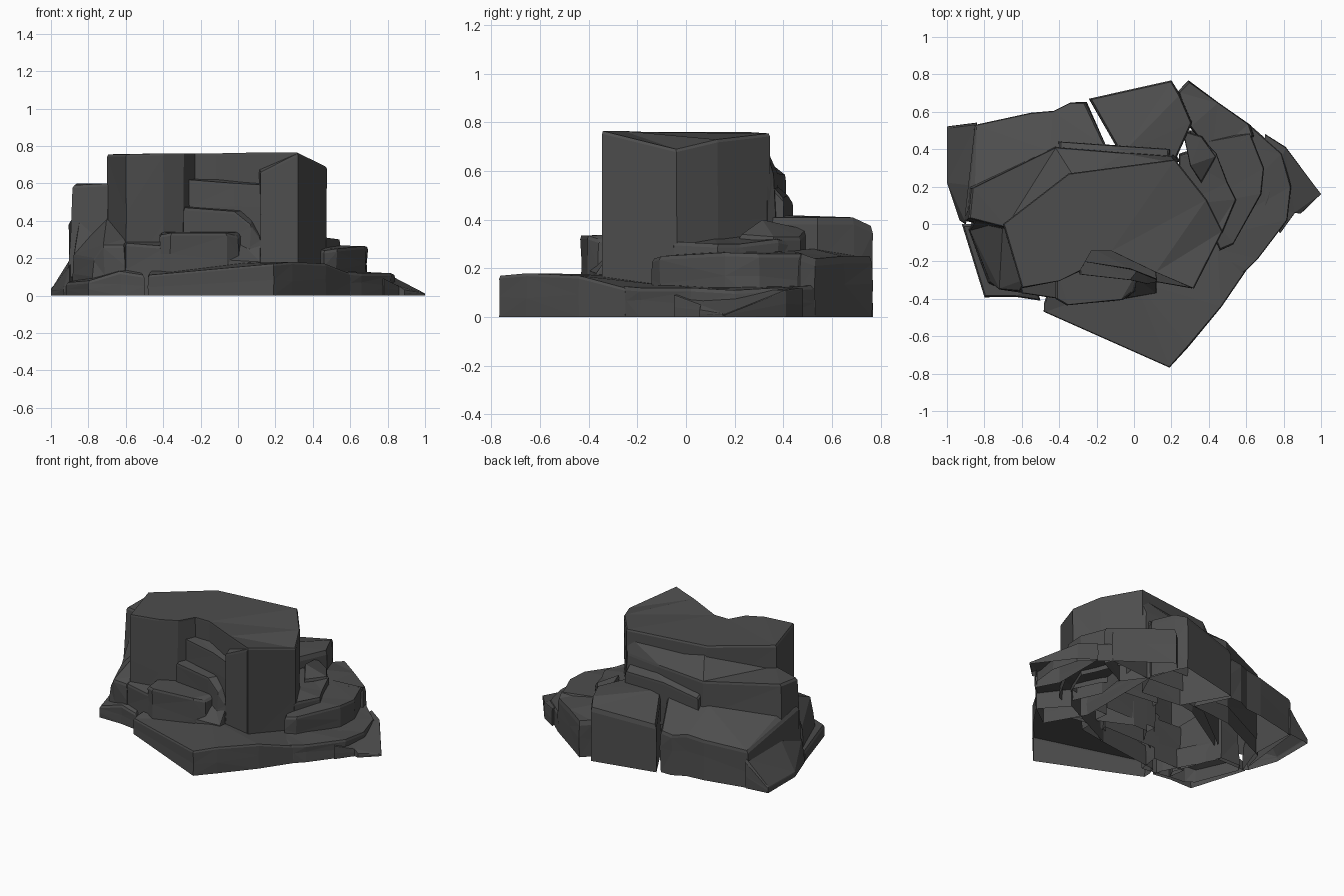
import bpy, bmesh, random
from mathutils import Vector

random.seed(4)
stone = bpy.data.materials.new("dark grey stone")
stone.diffuse_color = (0.075, 0.075, 0.075, 1)


def rock(name, outline, z0=0.0, chamfer=0.015, inset=0.03, flare=0.0, rough=0.008):
    """Bottomless faceted block: outline of (x, y, top height), chipped top edge."""
    pts = [Vector(p) for p in outline]
    n = len(pts)
    c = sum(pts, Vector()) / n
    bm = bmesh.new()

    def ring(scale, height, jitter):
        out = []
        for p in pts:
            q = c + (p - c) * scale
            j = lambda: random.uniform(-jitter, jitter)
            out.append(bm.verts.new((q.x + j(), q.y + j(), height(p))))
        return out

    rings = [
        ring(1 + flare, lambda p: z0, 0),
        ring(1 + flare * 0.4, lambda p: z0 + (p.z - z0) * random.uniform(0.4, 0.6), rough),
        ring(1, lambda p: max(p.z - chamfer, z0 + (p.z - z0) * 0.8), 0),
        ring(1 - inset, lambda p: p.z, 0),
    ]
    for a, b in zip(rings, rings[1:]):
        for i in range(n):
            k = (i + 1) % n
            bm.faces.new((a[i], a[k], b[k], b[i]))
    bm.faces.new(rings[-1])
    bottom = bm.faces.new(rings[0][::-1])
    bmesh.ops.recalc_face_normals(bm, faces=bm.faces)
    bmesh.ops.delete(bm, geom=[bottom], context='FACES_ONLY')
    bmesh.ops.triangulate(bm, faces=bm.faces)
    me = bpy.data.meshes.new(name)
    bm.to_mesh(me)
    bm.free()
    me.materials.append(stone)
    ob = bpy.data.objects.new(name, me)
    bpy.context.collection.objects.link(ob)
    return ob


# Main tower with the notch in its front face
rock("tower", [(-.60, -.34, .755), (-.40, -.305, .76), (-.29, -.25, .76), (-.23, -.145, .76),
               (-.12, -.145, .76), (.12, -.26, .765), (.32, -.345, .765), (.475, -.04, .69),
               (.39, .13, .73), (.22, .345, .755), (-.35, .27, .76), (-.70, 0, .755)],
     z0=.1, chamfer=.012, inset=.012, rough=.004)

# Right front pillar of the tower, flush below the notch
rock("front_pillar", [(.12, -.31, .66), (.31, -.343, .755), (.40, -.15, .70), (.10, -.15, .70)],
     z0=.1, inset=.02, rough=.003)

# Shelves stepping down inside the notch
rock("notch_upper_shelf", [(-.28, -.20, .62), (-.02, -.24, .60), (.16, -.31, .59), (.14, -.15, .62),
                           (-.28, -.10, .63)], z0=.3)
rock("notch_middle_shelf", [(-.29, -.27, .47), (-.02, -.30, .45), (.07, -.32, .38), (.12, -.31, .31),
                            (.1, -.15, .46), (-.3, -.15, .48)], z0=.15)
rock("notch_lower_step", [(-.42, -.40, .325), (-.36, -.435, .335), (-.06, -.405, .335),
                          (.00, -.36, .32), (.03, -.25, .34), (-.42, -.25, .34)], z0=.08, inset=.05)
rock("notch_chip", [(-.06, -.40, .19), (.12, -.37, .18), (.12, -.28, .31), (.0, -.28, .30)], z0=.08)

# Shoulder behind and left of the tower
rock("rear_shoulder", [(-.87, .19, .60), (-.885, .03, .59), (-.69, -.02, .60), (-.30, .22, .735),
                       (.22, .33, .70), (.20, .36, .60), (-.05, .38, .59), (-.42, .41, .585)],
     z0=.1, flare=.05, inset=.02)
rock("rear_boulder", [(-.40, .44, .47), (-.12, .42, .50), (.19, .40, .49), (.18, .28, .62),
                      (-.40, .30, .56)], z0=.2)

# Back shelves
rock("back_block", [(-.24, .67, .33), (.20, .768, .375), (.245, .69, .41), (.31, .54, .41),
                    (.22, .34, .41), (-.07, .37, .42)], chamfer=.03, inset=.04, rough=.004)
rock("back_left_shelf", [(-.85, .53, .26), (-.55, .595, .28), (-.43, .605, .29), (-.34, .65, .28),
                         (-.26, .65, .29), (-.15, .42, .41), (-.45, .39, .42), (-.86, .2, .38),
                         (-.905, .04, .40), (-.68, .0, .4), (0, .2, .42), (-.05, .38, .42),
                         (-.42, .37, .43), (-.88, .25, .35)][:9],
     chamfer=.02, inset=.03)

# Left foot
rock("left_foot_wedge", [(-1, .52, .04), (-.84, .54, .20), (-.83, .2, .30), (-.90, .0, .16),
                         (-.93, .02, .06), (-1, .22, .035)], chamfer=.02, inset=.03, rough=.004)
rock("left_front_block", [(-.85, .02, .40), (-.70, .02, .42), (-.58, -.30, .31), (-.61, -.36, .27),
                          (-.72, -.35, .27), (-.77, -.31, .20), (-.88, -.03, .22)],
     flare=.04, inset=.03)
rock("left_front_foot", [(-.92, .0, .07), (-.70, .0, .15), (-.52, -.34, .14), (-.50, -.41, .11),
                         (-.63, -.39, .13), (-.80, -.39, .08)], inset=.05, rough=.003)
rock("left_pillar_base", [(-.60, -.37, .28), (-.40, -.40, .265), (-.38, -.25, .30), (-.62, -.25, .31)],
     inset=.05)

# Front slab
rock("front_slab", [(-.48, -.47, .11), (.19, -.768, .17), (.29, -.655, .18), (.47, -.44, .17),
                    (.60, -.25, .12), (.45, -.08, .13), (.0, -.30, .175), (-.46, -.36, .14),
                    (-.48, -.42, .12)], chamfer=.012, inset=.015, rough=.004)

# Right tiers
rock("right_base", [(.45, -.36, .12), (.60, -.25, .125), (.66, -.19, .12), (.82, .02, .12),
                    (.84, .20, .11), (.79, .38, .12), (.62, .53, .13), (.3, .5, .14), (.3, -.1, .14)],
     inset=.02)
rock("right_toe", [(.78, -.05, .09), (.86, .06, .05), (.89, .055, .03), (1, .16, .012),
                   (.81, .41, .11), (.70, .48, .12), (.70, .10, .12)],
     chamfer=.004, inset=.01, rough=.002)
rock("right_middle_tier", [(.46, -.14, .24), (.53, -.11, .25), (.68, .16, .265), (.695, .30, .26),
                           (.62, .49, .26), (.40, .45, .27), (.35, .1, .27)], z0=.05, inset=.03)
rock("back_right_block", [(.235, .71, .25), (.29, .765, .25), (.45, .65, .25), (.62, .53, .24),
                          (.64, .47, .26), (.42, .36, .27), (.30, .52, .28)],
     chamfer=.03, inset=.05, rough=.005)
rock("right_upper_tier", [(.42, -.06, .30), (.47, -.05, .31), (.545, .13, .30), (.50, .22, .30),
                          (.44, .38, .32), (.40, .42, .31), (.24, .37, .34), (.25, .1, .34)],
     z0=.1, inset=.03)
rock("right_loose_block", [(.30, .31, .40), (.26, .50, .36), (.36, .47, .33), (.44, .36, .33),
                           (.36, .22, .34)], z0=.15, inset=.06)
